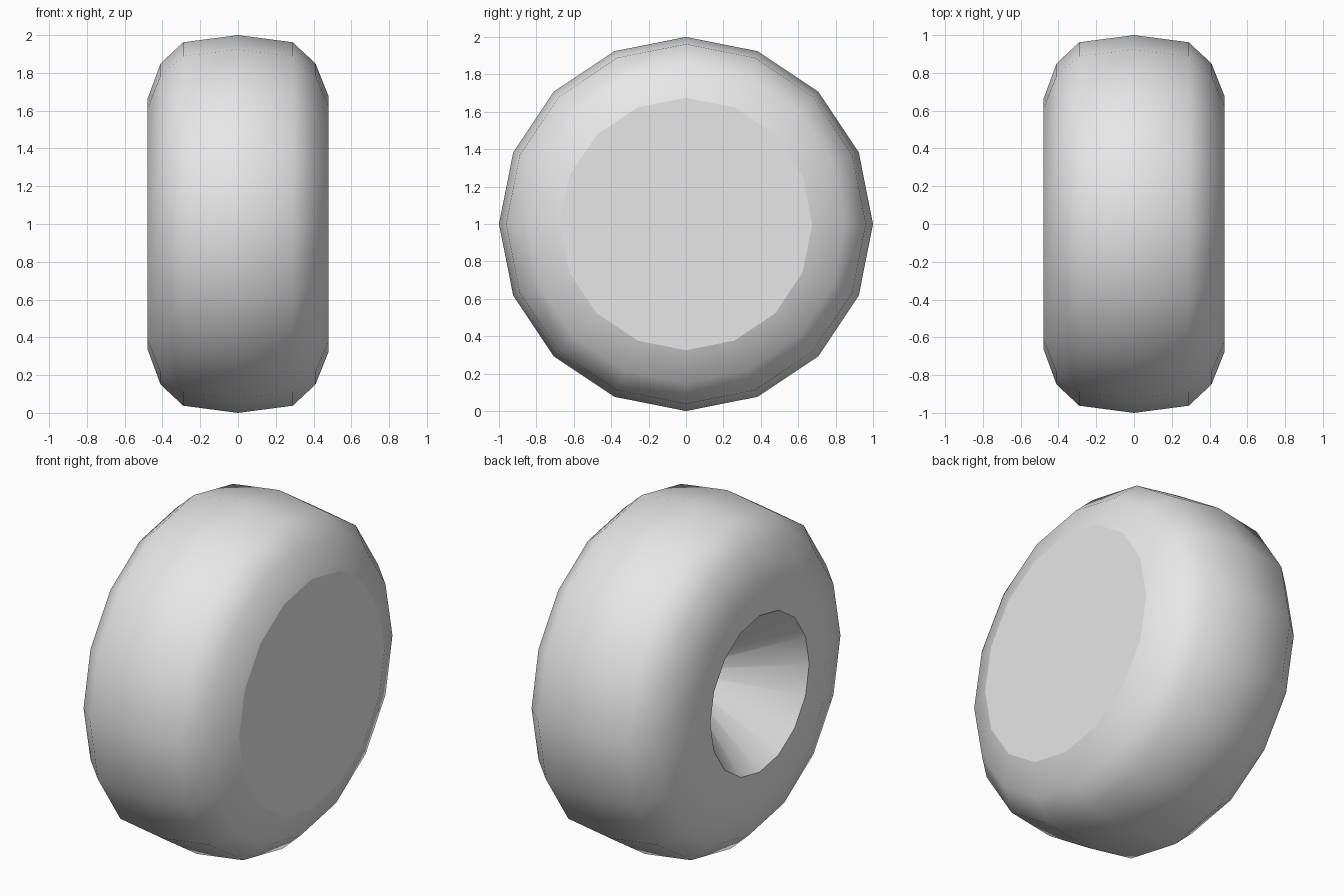
import bpy, bmesh, math
from math import cos, sin, tau

if "Cube" in bpy.data.objects:
    bpy.data.objects.remove(bpy.data.objects["Cube"])

SIDES = 16
# Cross-section (x, radius) from the closed +x cap to the tapered hub hole
PROFILE = [(0.48, 0.675), (0.41, 0.85), (0.29, 0.962), (0, 1), (-0.29, 0.962),
           (-0.41, 0.85), (-0.48, 0.66), (-0.48, 0.46), (0.02, 0.05)]
SHARP_RINGS = (0, 7, 8)

# Single grey material
grey = bpy.data.materials.new("grey")
grey.use_nodes = True
colour = (0.8, 0.8, 0.8, 1)
grey.diffuse_color = colour
grey.node_tree.nodes["Principled BSDF"].inputs["Base Color"].default_value = colour

# Revolve the cross-section around the x axis
bm = bmesh.new()
rings = [[bm.verts.new((x, r * cos(tau * i / SIDES), 1 + r * sin(tau * i / SIDES)))
          for i in range(SIDES)] for x, r in PROFILE]
for a, b in zip(rings, rings[1:]):
    for i in range(SIDES):
        j = (i + 1) % SIDES
        bm.faces.new((a[i], a[j], b[j], b[i])).smooth = True

# Flat outer cap and small floor at the bottom of the hole
bm.faces.new(rings[0])
bm.faces.new(rings[-1])
bmesh.ops.recalc_face_normals(bm, faces=bm.faces)

# Crisp cap border and hole edges
for k in SHARP_RINGS:
    ring = rings[k]
    for i in range(SIDES):
        bm.edges.get((ring[i], ring[(i + 1) % SIDES])).smooth = False

mesh = bpy.data.meshes.new("wheel")
bm.to_mesh(mesh)
bm.free()
mesh.materials.append(grey)
wheel = bpy.data.objects.new("wheel", mesh)
bpy.context.collection.objects.link(wheel)
